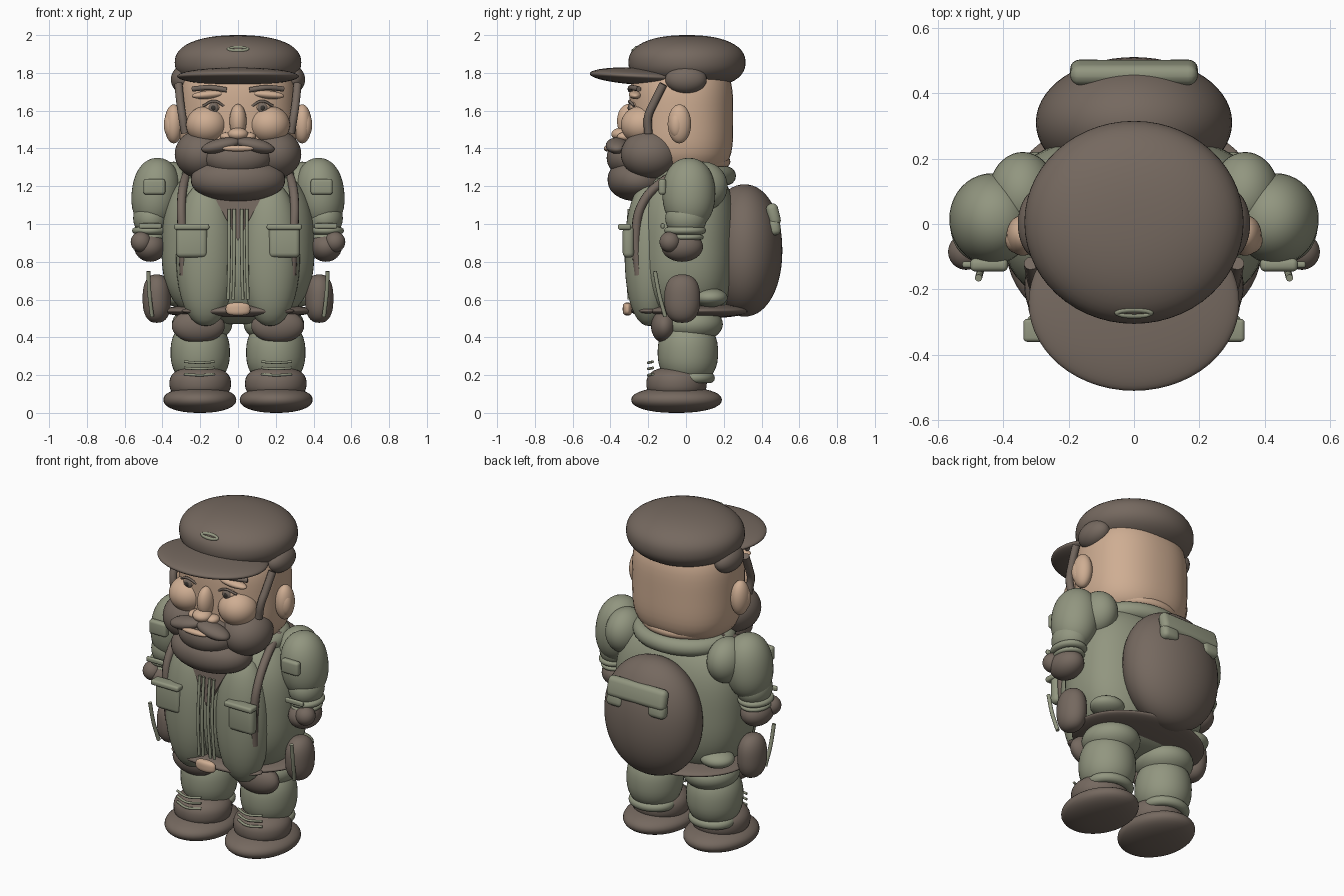
import bpy, bmesh, math
from mathutils import Vector

cube = bpy.data.objects.get("Cube")
if cube:
    bpy.data.objects.remove(cube, do_unlink=True)


def material(name, rgb):
    m = bpy.data.materials.new(name)
    m.use_nodes = True
    m.diffuse_color = (*rgb, 1)
    m.node_tree.nodes["Principled BSDF"].inputs["Base Color"].default_value = (*rgb, 1)
    return m


BROWN = material("dusty brown", (0.178, 0.140, 0.115))
GREEN = material("sage green", (0.287, 0.305, 0.215))
SKIN = material("skin", (0.62, 0.42, 0.29))
DARK = material("dark grey", (0.04, 0.035, 0.03))


def finish(name, bm, mat, loc=(0, 0, 0), rot=(0, 0, 0)):
    me = bpy.data.meshes.new(name)
    for f in bm.faces:
        f.smooth = True
    bm.to_mesh(me)
    bm.free()
    me.materials.append(mat)
    ob = bpy.data.objects.new(name, me)
    bpy.context.collection.objects.link(ob)
    ob.location = loc
    ob.rotation_euler = [math.radians(a) for a in rot]
    return ob


def blob(name, mat, loc, size, p=2, q=2, rot=(0, 0, 0), seg=40):
    """Ellipsoid; p squares off the side profile, q the plan."""
    bm = bmesh.new()
    bmesh.ops.create_uvsphere(bm, u_segments=seg, v_segments=seg // 2, radius=1)
    for v in bm.verts:
        x, y, z = v.co
        rho = (abs(x) ** q + abs(y) ** q) ** (1 / q)
        k = (rho ** p + abs(z) ** p) ** (-1 / p)
        v.co = Vector((x * size[0], y * size[1], z * size[2])) * k
    return finish(name, bm, mat, loc, rot)


def box(name, mat, loc, half, bevel, rot=(0, 0, 0)):
    bm = bmesh.new()
    bmesh.ops.create_cube(bm, size=2)
    bmesh.ops.scale(bm, vec=half, verts=bm.verts)
    bmesh.ops.bevel(bm, geom=bm.edges[:], offset=bevel, segments=4,
                    profile=0.5, affect='EDGES')
    return finish(name, bm, mat, loc, rot)


def ring(name, mat, loc, rx, ry, tube, height=None, rot=(0, 0, 0)):
    height = height or tube
    bm = bmesh.new()
    n, m = 48, 14
    grid = []
    for i in range(n):
        a = math.tau * i / n
        row = []
        for j in range(m):
            b = math.tau * j / m
            c = tube * math.cos(b)
            row.append(bm.verts.new(((rx + c) * math.cos(a), (ry + c) * math.sin(a),
                                     height * math.sin(b))))
        grid.append(row)
    for i in range(n):
        for j in range(m):
            k, l = (i + 1) % n, (j + 1) % m
            bm.faces.new((grid[i][j], grid[k][j], grid[k][l], grid[i][l]))
    return finish(name, bm, mat, loc, rot)


def tube(name, mat, points, radius):
    cu = bpy.data.curves.new(name, 'CURVE')
    cu.dimensions = '3D'
    cu.bevel_depth, cu.bevel_resolution, cu.use_fill_caps = radius, 3, True
    sp = cu.splines.new('BEZIER')
    sp.bezier_points.add(len(points) - 1)
    for bp, p in zip(sp.bezier_points, points):
        bp.co = p
        bp.handle_left_type = bp.handle_right_type = 'AUTO'
    cu.materials.append(mat)
    ob = bpy.data.objects.new(name, cu)
    bpy.context.collection.objects.link(ob)
    bpy.ops.object.select_all(action='DESELECT')
    ob.select_set(True)
    bpy.context.view_layer.objects.active = ob
    bpy.ops.object.convert(target='MESH')
    for f in ob.data.polygons:
        f.use_smooth = True


# Cap
blob("cap_crown", BROWN, (0, 0.005, 1.855), (0.335, 0.31, 0.145), p=2.3, seg=56)
blob("cap_visor", BROWN, (0, -0.24, 1.782), (0.322, 0.27, 0.045), rot=(-3, 0, 0), seg=56)
ring("cap_badge", GREEN, (0, -0.27, 1.925), 0.05, 0.012, 0.01, rot=(40, 0, 0))

# Head and face
blob("head", SKIN, (0, -0.025, 1.56), (0.31, 0.275, 0.3), p=4, q=2.3, seg=56)
ring("neck_roll", SKIN, (0, 0, 1.33), 0.23, 0.205, 0.03)
blob("nose_bridge", SKIN, (0, -0.305, 1.545), (0.045, 0.06, 0.09))
blob("nose_tip", SKIN, (0, -0.34, 1.475), (0.055, 0.055, 0.035))
blob("lower_lip", SKIN, (0, -0.415, 1.4), (0.085, 0.02, 0.016))
blob("beard_middle", BROWN, (0, -0.29, 1.35), (0.18, 0.13, 0.11))
blob("beard_chin", BROWN, (0, -0.25, 1.235), (0.25, 0.165, 0.115), p=2.2)

# Torso, shirt and belt
blob("torso", GREEN, (0, 0, 0.89), (0.405, 0.27, 0.42), p=2.8, q=2.6, seg=64)
ring("collar", GREEN, (0, 0.015, 1.255), 0.25, 0.2, 0.05)
blob("belt", BROWN, (0, 0.035, 0.54), (0.4, 0.305, 0.042), seg=56)
blob("front_belt", BROWN, (0, -0.2, 0.54), (0.3, 0.09, 0.03))
blob("buckle", SKIN, (0, -0.31, 0.55), (0.065, 0.025, 0.034), p=3)
bm = bmesh.new()
tri = [bm.verts.new(c) for c in ((-0.14, -0.275, 1.17), (0, -0.305, 0.91), (0.14, -0.275, 1.17))]
face = bm.faces.new(tri)
back = bmesh.ops.extrude_face_region(bm, geom=[face])["geom"]
bmesh.ops.translate(bm, vec=(0, 0.1, 0), verts=[g for g in back if isinstance(g, bmesh.types.BMVert)])
bmesh.ops.recalc_face_normals(bm, faces=bm.faces)
shirt = finish("shirt_front", bm, BROWN)
for f in shirt.data.polygons:
    f.use_smooth = False

# Backpack
blob("backpack", BROWN, (0, 0.31, 0.86), (0.3, 0.2, 0.35), p=2.1, seg=56)
box("backpack_flap", GREEN, (0, 0.463, 1.05), (0.195, 0.032, 0.06), 0.03, rot=(14, 0, 0))

for s, side in ((1, "left"), (-1, "right")):
    def B(name, mat, loc, size, rot=(0, 0, 0), **kw):
        return blob(f"{side}_{name}", mat, (s * loc[0], *loc[1:]), size,
                    rot=(rot[0], s * rot[1], s * rot[2]), **kw)

    def X(name, mat, loc, half, bevel, rot=(0, 0, 0)):
        return box(f"{side}_{name}", mat, (s * loc[0], *loc[1:]), half, bevel,
                   (rot[0], s * rot[1], s * rot[2]))

    def T(name, mat, points, r):
        tube(f"{side}_{name}", mat, [(s * x, y, z) for x, y, z in points], r)

    def R(name, mat, loc, *dims, rot=(0, 0, 0)):
        ring(f"{side}_{name}", mat, (s * loc[0], *loc[1:]), *dims,
             rot=(rot[0], s * rot[1], 0))

    # Face
    B("cap_side", BROWN, (0.285, 0, 1.765), (0.07, 0.11, 0.075))
    B("ear", SKIN, (0.34, -0.035, 1.53), (0.05, 0.062, 0.103))
    B("inner_ear", SKIN, (0.355, -0.05, 1.525), (0.038, 0.04, 0.07))
    B("cheek", SKIN, (0.165, -0.235, 1.525), (0.11, 0.11, 0.1))
    B("nostril", SKIN, (0.06, -0.325, 1.462), (0.035, 0.04, 0.024))
    B("eyeball", SKIN, (0.13, -0.262, 1.617), (0.045, 0.04, 0.032))
    B("iris", BROWN, (0.13, -0.292, 1.615), (0.027, 0.014, 0.027))
    B("pupil", DARK, (0.13, -0.302, 1.615), (0.013, 0.007, 0.014))
    T("eyelid", BROWN, [(0.075, -0.29, 1.625), (0.125, -0.3, 1.65), (0.185, -0.275, 1.625)], 0.007)
    B("brow_ridge", SKIN, (0.155, -0.268, 1.685), (0.09, 0.035, 0.022), rot=(0, 5, 0))
    T("eyebrow", BROWN, [(0.06, -0.295, 1.71), (0.15, -0.29, 1.722), (0.24, -0.25, 1.715)], 0.014)
    T("sideburn", BROWN, [(0.315, -0.12, 1.74), (0.305, -0.17, 1.64), (0.295, -0.2, 1.57),
                          (0.28, -0.2, 1.48)], 0.022)
    B("beard_side", BROWN, (0.195, -0.19, 1.37), (0.14, 0.155, 0.13))
    B("moustache", BROWN, (0.09, -0.365, 1.415), (0.105, 0.06, 0.038), rot=(0, 12, 0))

    # Jacket front, straps and chest pocket
    B("jacket_panel", GREEN, (0.17, -0.195, 0.84), (0.158, 0.13, 0.38), p=2.2)
    for i, x in enumerate((0.02, 0.047)):
        T(f"zip_edge_{i}", GREEN, [(x, -0.3, 1.08), (x, -0.315, 0.85), (x + 0.005, -0.3, 0.6)], 0.009)
    T("pack_strap", BROWN, [(0.25, 0.03, 1.29), (0.285, -0.13, 1.22), (0.3, -0.235, 1.1),
                            (0.295, -0.265, 0.95), (0.285, -0.25, 0.73)], 0.024)
    X("chest_pocket", GREEN, (0.245, -0.305, 0.905), (0.083, 0.03, 0.083), 0.025)
    X("pocket_flap", GREEN, (0.245, -0.325, 0.985), (0.093, 0.035, 0.016), 0.012)

    # Arm and fist
    B("shoulder", GREEN, (0.34, 0.09, 1.2), (0.105, 0.13, 0.13))
    B("upper_arm", GREEN, (0.435, 0.015, 1.16), (0.128, 0.14, 0.19), rot=(0, -6, 0), p=2.2)
    B("forearm", GREEN, (0.46, 0, 1.03), (0.095, 0.11, 0.1))
    R("cuff", GREEN, (0.465, -0.005, 0.965), 0.07, 0.085, 0.026, 0.02)
    R("cuff_edge", GREEN, (0.465, -0.005, 0.93), 0.065, 0.08, 0.018, 0.014)
    X("cuff_strap", GREEN, (0.465, -0.124, 0.99), (0.06, 0.01, 0.014), 0.008)
    X("sleeve_patch", GREEN, (0.443, -0.125, 1.197), (0.058, 0.02, 0.042), 0.016)
    B("fist", BROWN, (0.465, -0.02, 0.88), (0.085, 0.11, 0.08))
    B("thumb", BROWN, (0.513, -0.085, 0.905), (0.055, 0.055, 0.055))

    # Hip pouch
    B("hip_pouch", BROWN, (0.43, -0.02, 0.605), (0.075, 0.095, 0.128), p=2.5)
    T("pouch_strap", GREEN, [(0.475, -0.165, 0.75), (0.468, -0.14, 0.62), (0.455, -0.11, 0.51)], 0.011)
    B("side_roll", GREEN, (0.3, 0.13, 0.61), (0.1, 0.09, 0.05))
    B("front_pouch", BROWN, (0.21, -0.115, 0.46), (0.14, 0.07, 0.09))

    # Leg and boot
    B("thigh", GREEN, (0.19, 0.03, 0.47), (0.16, 0.165, 0.1))
    B("trouser_leg", GREEN, (0.2, 0.01, 0.32), (0.157, 0.16, 0.17), p=2.4)
    R("trouser_cuff", GREEN, (0.2, 0.035, 0.185), 0.11, 0.09, 0.028)
    B("boot_upper", BROWN, (0.2, -0.05, 0.155), (0.163, 0.16, 0.09), p=2.5)
    B("boot_sole", BROWN, (0.202, -0.05, 0.069), (0.193, 0.24, 0.069), p=2.2)
    for i in range(3):
        z = 0.2 + 0.033 * i
        T(f"lace_{i}", GREEN, [(0.125, -0.175, z + 0.005), (0.2, -0.2, z), (0.285, -0.175, z + 0.005)], 0.007)
    X("flap_tab", GREEN, (0.14, 0.468, 0.985), (0.055, 0.032, 0.045), 0.028, rot=(8, 0, 0))
